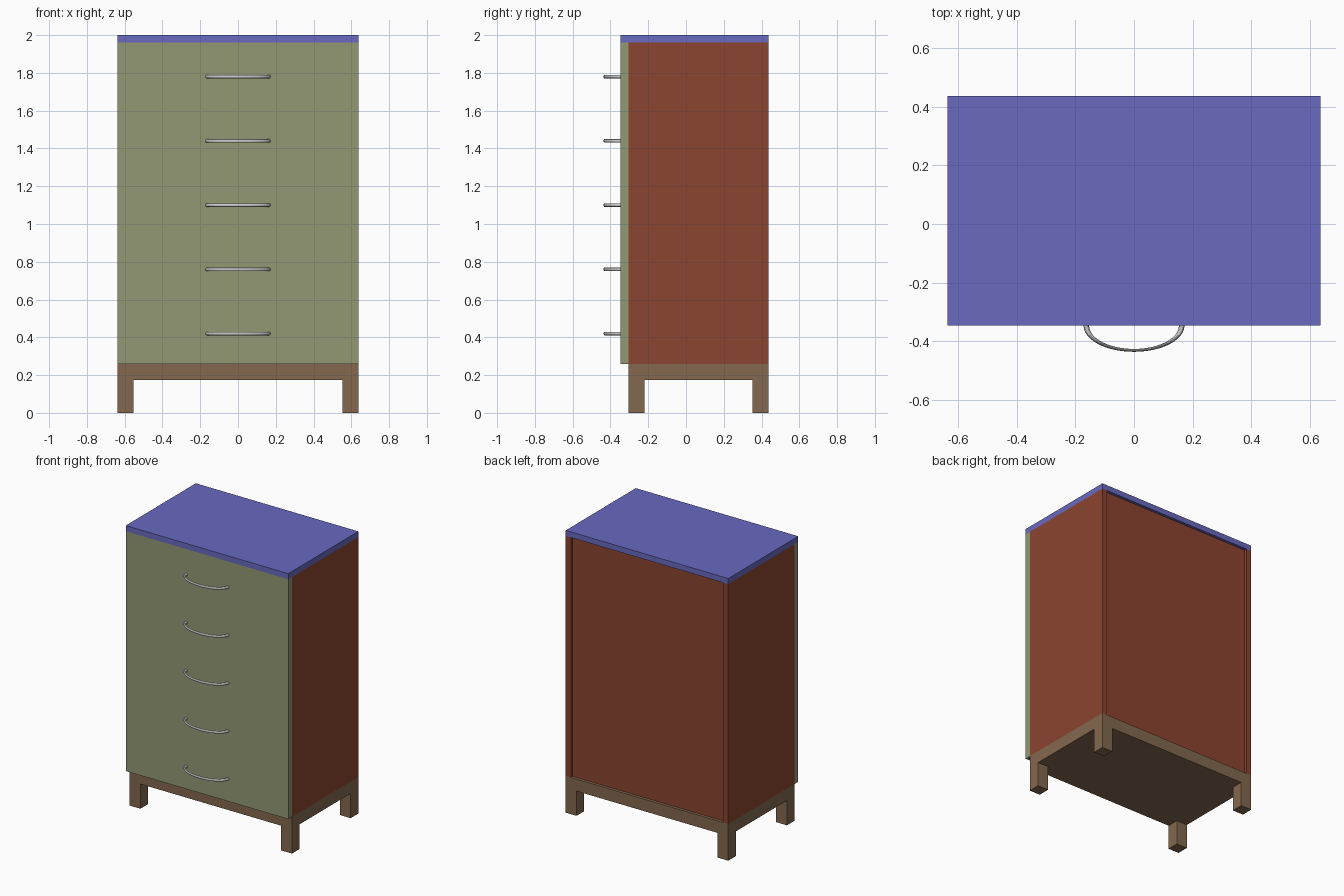
import bpy, bmesh

if "Cube" in bpy.data.objects:
    bpy.data.objects.remove(bpy.data.objects["Cube"])

W = 0.637                          # half width
BACK, BODY, FRONT = 0.437, -0.305, -0.347   # depth planes
Z_LEG, Z_BASE, Z_TOP = 0.175, 0.26, 1.96    # height levels
T = 0.04                           # panel thickness
LEG = 0.085
DRAWERS = 5
PITCH = (Z_TOP - Z_BASE) / DRAWERS


def material(name, rgb):
    m = bpy.data.materials.new(name)
    m.diffuse_color = [(c / 255) ** 2.2 for c in rgb] + [1]
    m.use_nodes = True
    m.node_tree.nodes["Principled BSDF"].inputs["Base Color"].default_value = m.diffuse_color
    return m


BLUE = material("blue_paint", (104, 105, 190))
GREEN = material("green_paint", (146, 151, 115))
RED = material("red_wood", (138, 70, 52))
BROWN = material("brown_wood", (130, 104, 80))


def box(name, x, y, z, mat):
    """Box from (min, max) ranges on each axis."""
    bpy.ops.mesh.primitive_cube_add(size=1, location=[sum(r) / 2 for r in (x, y, z)])
    ob = bpy.context.object
    ob.name = name
    ob.scale = [r[1] - r[0] for r in (x, y, z)]
    bpy.ops.object.transform_apply(location=False, rotation=False, scale=True)
    ob.data.materials.append(mat)
    return ob


def handle(name, z):
    """Bow handle: front half of a flattened ring."""
    bpy.ops.mesh.primitive_torus_add(major_segments=48, minor_segments=12,
                                     major_radius=0.163, minor_radius=0.0095,
                                     location=(0, FRONT, z))
    ob = bpy.context.object
    ob.name = name
    ob.scale.y = 0.52
    bpy.ops.object.transform_apply(location=False, rotation=False, scale=True)
    bm = bmesh.new()
    bm.from_mesh(ob.data)
    geom = bm.verts[:] + bm.edges[:] + bm.faces[:]
    bmesh.ops.bisect_plane(bm, geom=geom, plane_co=(0, 0.005, 0),
                           plane_no=(0, 1, 0), clear_outer=True)
    bm.to_mesh(ob.data)
    bm.free()
    bpy.ops.object.shade_smooth_by_angle()


# Base slab and four legs
box("base", (-W, W), (BODY, BACK), (Z_LEG, Z_BASE), BROWN)
for side, x in (("left", (-W, -W + LEG)), ("right", (W - LEG, W))):
    for end, y in (("front", (BODY, BODY + LEG)), ("back", (BACK - LEG, BACK))):
        box(f"{end}_{side}_leg", x, y, (0, Z_LEG), BROWN)

# Carcass: side panels and recessed back panel
box("left_side", (-W, -W + T), (BODY, BACK), (Z_BASE, Z_TOP), RED)
box("right_side", (W - T, W), (BODY, BACK), (Z_BASE, Z_TOP), RED)
box("back_panel", (-W + T, W - T), (BACK - 0.04, BACK - 0.02), (Z_BASE, Z_TOP), RED)

# Top board
box("top", (-W, W), (FRONT, BACK), (Z_TOP, 2.0), BLUE)

# Drawer fronts with handles
for i in range(DRAWERS):
    z = Z_BASE + i * PITCH
    box(f"drawer_front_{i + 1}", (-W, W), (FRONT, BODY), (z, z + PITCH), GREEN)
    handle(f"drawer_handle_{i + 1}", z + PITCH / 2 - 0.01)
